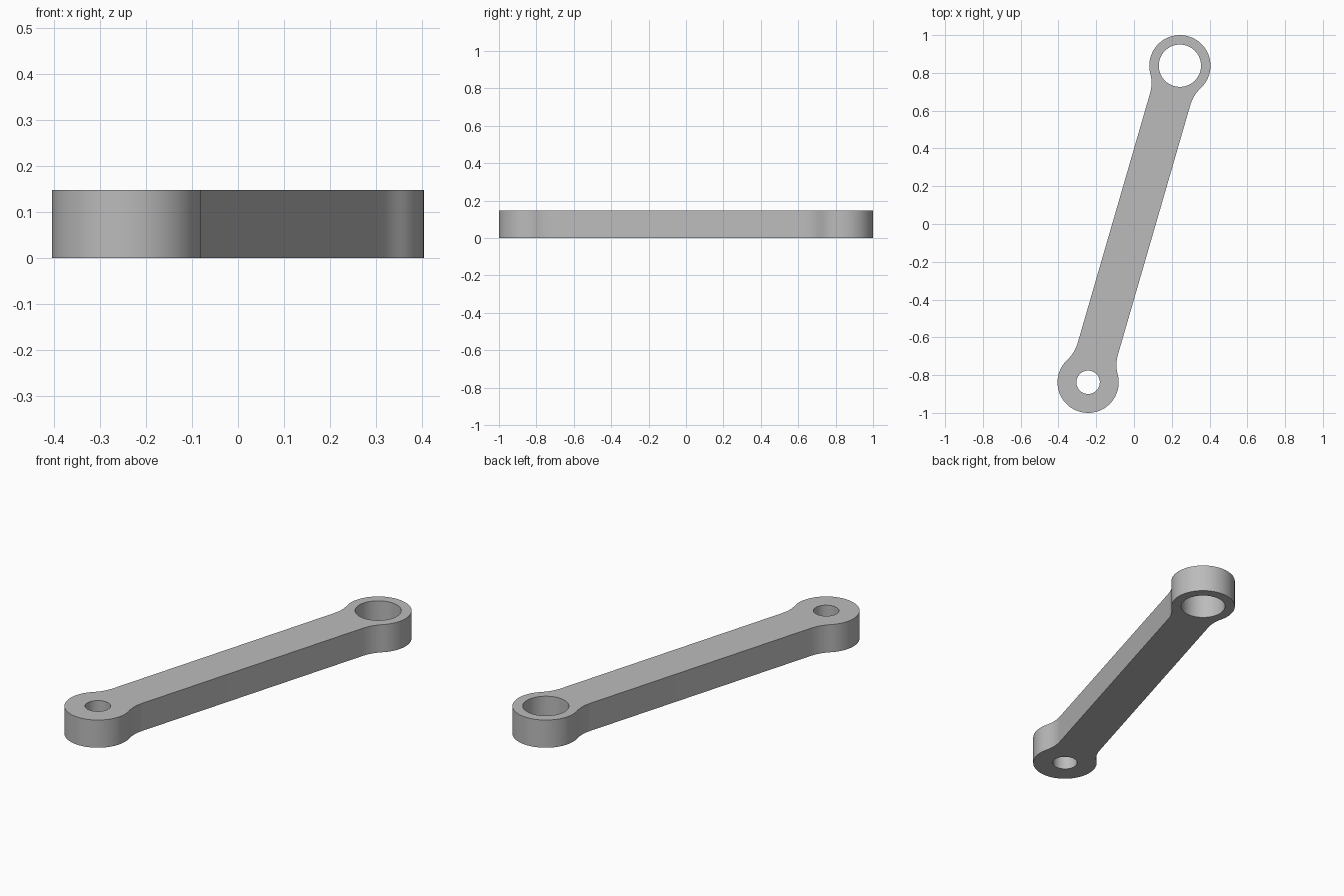
import bpy, bmesh
from math import pi, sin, cos, atan2, sqrt
from mathutils import Matrix, Vector

cube = bpy.data.objects.get("Cube")
if cube:
    bpy.data.objects.remove(cube, do_unlink=True)

END = Vector((0.243, 0.838))     # centre of the large-bore end
LUG_R, HALF_W, FILLET = 0.162, 0.111, 0.2
BIG_BORE, SMALL_BORE = 0.112, 0.062
HEIGHT = 0.148

metal = bpy.data.materials.new("plain grey")
metal.use_nodes = True
grey = (0.5, 0.5, 0.5, 1)
metal.diffuse_color = grey
metal.node_tree.nodes["Principled BSDF"].inputs["Base Color"].default_value = grey


def arc(cx, cy, r, start, end, steps):
    return [Vector((cx + r * cos(start + (end - start) * i / steps),
                    cy + r * sin(start + (end - start) * i / steps), 0))
            for i in range(steps + 1)]


# Half outline: fillet, lug arc, mirrored fillet
c = END.length
fx = HALF_W + FILLET
drop = sqrt((LUG_R + FILLET) ** 2 - fx ** 2)
theta = atan2(drop, fx)
fillet = arc(fx, c - drop, FILLET, pi, pi - theta, 10)
lug = arc(0, c, LUG_R, -theta, pi + theta, 56)
mirrored = [Vector((-p.x, p.y, 0)) for p in reversed(fillet)]
half = fillet + lug[1:-1] + mirrored
outline = half + [-p for p in half]

# Both bores lie on the arm's long axis
bores = [arc(0, y, r, 0, 2 * pi, 48)[:-1]
         for y, r in ((c, BIG_BORE), (-c, SMALL_BORE))]

# Fill the profile around the bores and extrude it
bm = bmesh.new()
for loop in [outline] + bores:
    verts = [bm.verts.new(p) for p in loop]
    for i, v in enumerate(verts):
        bm.edges.new((v, verts[i - 1]))
bmesh.ops.triangle_fill(bm, use_beauty=True, edges=bm.edges[:], normal=(0, 0, 1))
solid = bmesh.ops.extrude_face_region(bm, geom=bm.faces[:], use_keep_orig=True)
top = [g for g in solid["geom"] if isinstance(g, bmesh.types.BMVert)]
bmesh.ops.translate(bm, verts=top, vec=(0, 0, HEIGHT))
bmesh.ops.recalc_face_normals(bm, faces=bm.faces[:])

# Swing the arm onto its diagonal
bmesh.ops.rotate(bm, verts=bm.verts[:], cent=(0, 0, 0),
                 matrix=Matrix.Rotation(-atan2(END.x, END.y), 3, "Z"))

mesh = bpy.data.meshes.new("link_arm")
bm.to_mesh(mesh)
bm.free()
mesh.materials.append(metal)
arm = bpy.data.objects.new("link_arm", mesh)
bpy.context.collection.objects.link(arm)
bpy.ops.object.select_all(action="DESELECT")
arm.select_set(True)
bpy.context.view_layer.objects.active = arm
bpy.ops.object.shade_smooth_by_angle(angle=pi / 6)
